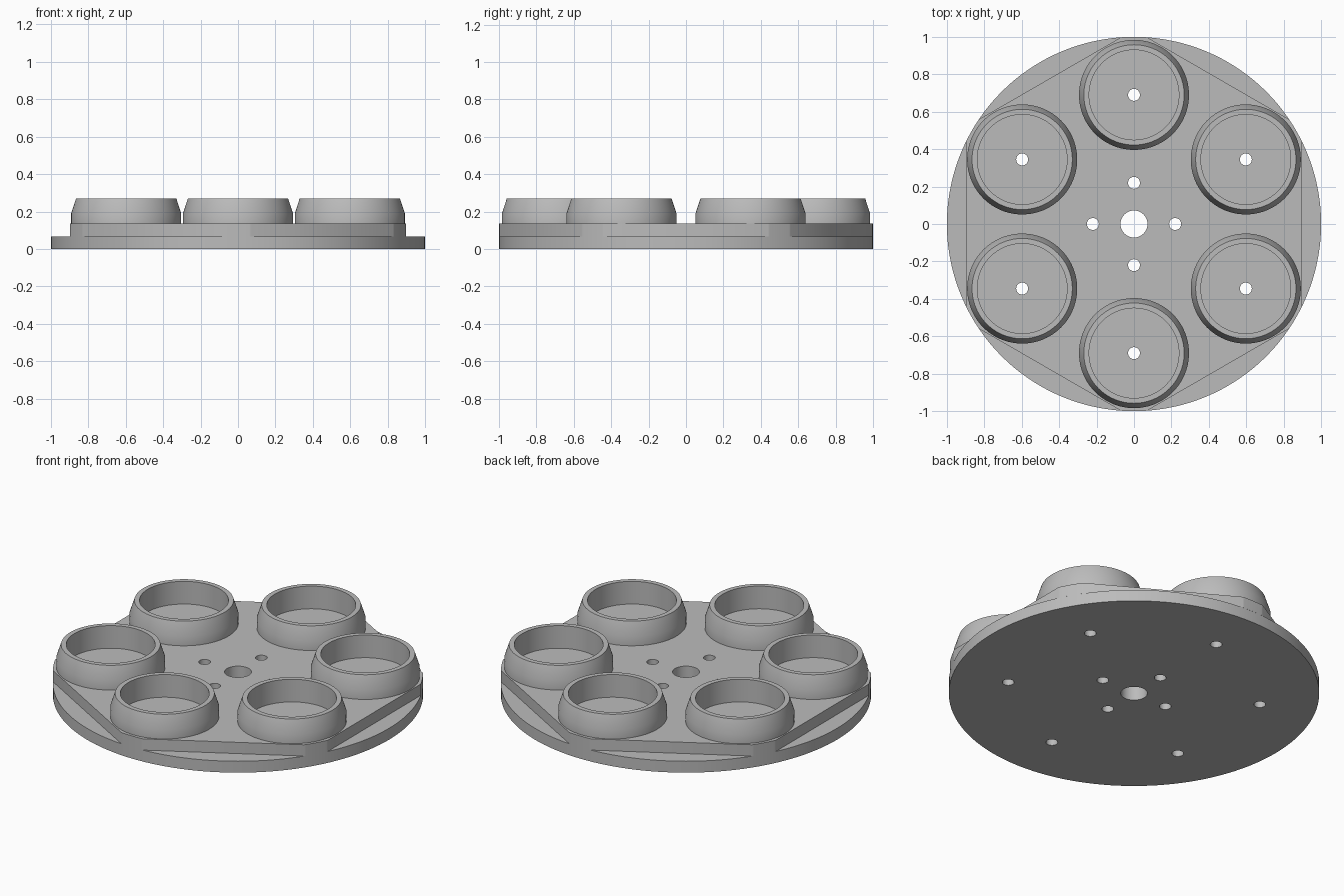
import bpy
import bmesh
from math import sin, cos, pi, radians

old = bpy.data.objects.get("Cube")
if old:
    bpy.data.objects.remove(old)

STEP, DECK, TOP = 0.068, 0.135, 0.27
RING = 0.69          # distance of the cups from the centre
SEG = 96

grey = bpy.data.materials.new("plain grey")
grey.use_nodes = True
COLOUR = (0.5, 0.5, 0.5, 1)
grey.diffuse_color = COLOUR
grey.node_tree.nodes["Principled BSDF"].inputs["Base Color"].default_value = COLOUR

cup_centres = [(RING * sin(i * pi / 3), RING * cos(i * pi / 3)) for i in range(6)]
bolt_centres = [(0.22 * cos(i * pi / 2), 0.22 * sin(i * pi / 2)) for i in range(4)]


def circle(x, y, r, n=32):
    return [(x + r * cos(2 * pi * i / n), y + r * sin(2 * pi * i / n)) for i in range(n)]


def finish(obj):
    bpy.ops.object.select_all(action="DESELECT")
    obj.select_set(True)
    bpy.context.view_layer.objects.active = obj
    if obj.type == "CURVE":
        bpy.ops.object.convert(target="MESH")
        obj = bpy.context.object
        bm = bmesh.new()
        bm.from_mesh(obj.data)
        bmesh.ops.remove_doubles(bm, verts=bm.verts, dist=0.0001)
        bmesh.ops.recalc_face_normals(bm, faces=bm.faces)
        bm.to_mesh(obj.data)
        bm.free()
    obj.data.materials.clear()
    obj.data.materials.append(grey)
    bpy.ops.object.shade_smooth_by_angle(angle=radians(30))


def plate(name, outline, z0, z1):
    """Flat slab with the centre bore, bolt holes and cup drain holes."""
    loops = [outline, circle(0, 0, 0.072, 48)]
    loops += [circle(x, y, 0.032) for x, y in bolt_centres + cup_centres]
    curve = bpy.data.curves.new(name, "CURVE")
    curve.dimensions = "2D"
    curve.fill_mode = "BOTH"
    curve.extrude = (z1 - z0) / 2
    for loop in loops:
        spline = curve.splines.new("POLY")
        spline.points.add(len(loop) - 1)
        for point, (x, y) in zip(spline.points, loop):
            point.co = (x, y, 0, 1)
        spline.use_cyclic_u = True
    obj = bpy.data.objects.new(name, curve)
    obj.location.z = (z0 + z1) / 2
    bpy.context.collection.objects.link(obj)
    finish(obj)


def cup(name, x, y):
    """Ring with a straight bore and a tapered upper outside."""
    profile = [(0.24, DECK), (0.294, DECK), (0.294, 0.19), (0.268, TOP), (0.24, TOP)]
    bm = bmesh.new()
    rings = [[bm.verts.new((px, py, z)) for px, py in circle(0, 0, r, SEG)]
             for r, z in profile]
    for a, b in zip(rings, rings[1:] + rings[:1]):
        for i in range(SEG):
            j = (i + 1) % SEG
            bm.faces.new((a[i], a[j], b[j], b[i]))
    bmesh.ops.recalc_face_normals(bm, faces=bm.faces)
    mesh = bpy.data.meshes.new(name)
    bm.to_mesh(mesh)
    bm.free()
    obj = bpy.data.objects.new(name, mesh)
    obj.location = (x, y, 0)
    bpy.context.collection.objects.link(obj)
    finish(obj)


# Hexagon whose corners are rounded off by the disc edge
APOTHEM = 0.9
half = math_half = pi / 6 - (pi / 2 - pi / 3)
hexagon = []
for x, y in circle(0, 0, 1, 720):
    d = max(x * cos(k * pi / 3) + y * sin(k * pi / 3) for k in range(6))
    if d <= APOTHEM + 0.001:
        hexagon.append((x, y))

plate("base_disc", circle(0, 0, 1, 144), 0, STEP)
plate("hexagonal_deck", hexagon, STEP, DECK)
for i, (x, y) in enumerate(cup_centres):
    cup(f"cup_{i + 1}", x, y)
